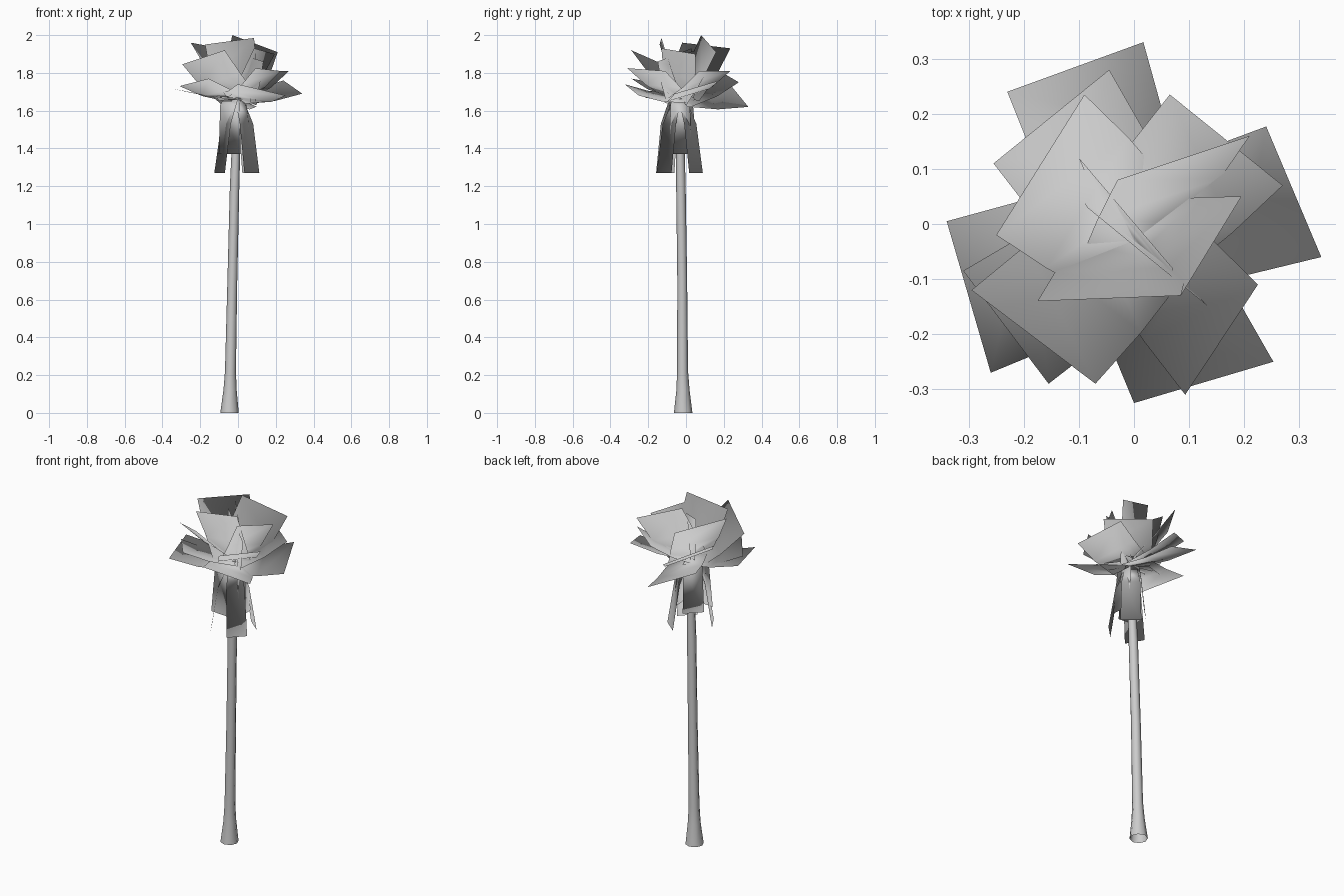
import bpy, math
from mathutils import Vector

if "Cube" in bpy.data.objects:
    bpy.data.objects.remove(bpy.data.objects["Cube"])

CENTRE = Vector((0, -.03, 1.665))
GLOW = Vector((0, -.03, 1.6))      # foliage normals radiate from here


def make(name, verts, faces):
    me = bpy.data.meshes.new(name)
    me.from_pydata([tuple(v) for v in verts], [], faces)
    me.update()
    ob = bpy.data.objects.new(name, me)
    bpy.context.collection.objects.link(ob)
    for p in me.polygons:
        p.use_smooth = True
    return ob


def strip(name, rows):
    # sheet from rows of left/right point pairs, with rounded foliage normals
    verts = [p for r in rows for p in r]
    faces = [(2*i, 2*i+2, 2*i+3, 2*i+1) for i in range(len(rows) - 1)]
    ob = make(name, verts, faces)
    ob.data.normals_split_custom_set_from_vertices(
        [tuple((v - GLOW).normalized()) for v in verts])
    return ob


# Trunk: open, flared, slightly leaning tube (x, y, z, radius)
SIDES = 8
rings = [(-.045, -.015, 0, .049), (-.042, -.016, .12, .035), (-.04, -.018, .22, .029),
         (-.03, -.02, .7, .026), (-.018, -.027, 1.2, .025), (0, -.035, 1.68, .02)]
verts = [(x + r*math.cos(2*math.pi*k/SIDES), y + r*math.sin(2*math.pi*k/SIDES), z)
         for x, y, z, r in rings for k in range(SIDES)]
faces = [(i*SIDES + k, i*SIDES + (k+1) % SIDES, (i+1)*SIDES + (k+1) % SIDES, (i+1)*SIDES + k)
         for i in range(len(rings) - 1) for k in range(SIDES)]
make("trunk", verts, faces)

# Crown fronds: square cards from an outer edge (two corners) back to the crown centre
fronds = [
    # lowest ring
    ((-.23, .24, 1.73), (.017, .33, 1.62)),
    ((.24, .177, 1.76), (.34, -.06, 1.69)),
    ((.253, -.25, 1.68), (0, -.325, 1.74)),
    ((-.26, -.27, 1.70), (-.34, .005, 1.715)),
    # second ring
    ((-.255, .11, 1.85), (-.045, .28, 1.75)),
    ((-.155, -.29, 1.77), (-.31, -.085, 1.73)),
    ((.225, -.11, 1.81), (.093, -.31, 1.825)),
    ((.065, .235, 1.81), (.27, .07, 1.81)),
    # upper ring
    ((-.25, -.02, 1.96), (-.09, .235, 1.93)),
    ((-.07, -.29, 1.92), (-.295, -.12, 1.845)),
    ((.085, -.13, 1.985), (-.175, -.14, 1.95)),
    ((-.03, .08, 2.0), (.21, .16, 1.91)),
    ((.195, .05, 1.90), (.085, -.13, 1.93)),
    # upright heart
    ((-.10, .12, 1.94), (.07, -.08, 1.88)),
    ((-.085, .03, 1.93), (.135, -.15, 1.86)),
]
for a, b in fronds:
    a, b = Vector(a), Vector(b)
    if (b - a).cross(CENTRE - a).z > 0:      # keep the upper side as the face
        a, b = b, a
    mid, half = (a + b) / 2, (b - a) / 2
    rows = []
    for t, w, sag in ((0, 1, 0), (.5, .93, -.012), (1, .8, 0)):
        c = mid.lerp(CENTRE, t) + Vector((0, 0, sag))
        rows.append((c - half*w, c + half*w))
    strip("frond", rows)

# Dead leaves hanging round the trunk: profile is (radius, z, half width)
LONG = [(.02, 1.66, .03), (.075, 1.53, .05), (.115, 1.27, .056)]
SHORT = [(.02, 1.65, .045), (.05, 1.63, .052), (.075, 1.37, .058)]
for deg, shift, prof in ((-45, 0, LONG), (50, 0, LONG), (-150, .02, LONG),
                         (135, 0, SHORT), (-95, -.03, SHORT), (5, 0, SHORT)):
    a = math.radians(deg)
    out = Vector((math.cos(a), math.sin(a), 0))
    side = Vector((-out.y, out.x, 0))
    rows = []
    for r, z, w in prof:
        c = Vector((-.008, -.035, z)) + out*r + side*shift
        rows.append((c - side*w, c + side*w))
    strip("hanging_leaf", rows)
